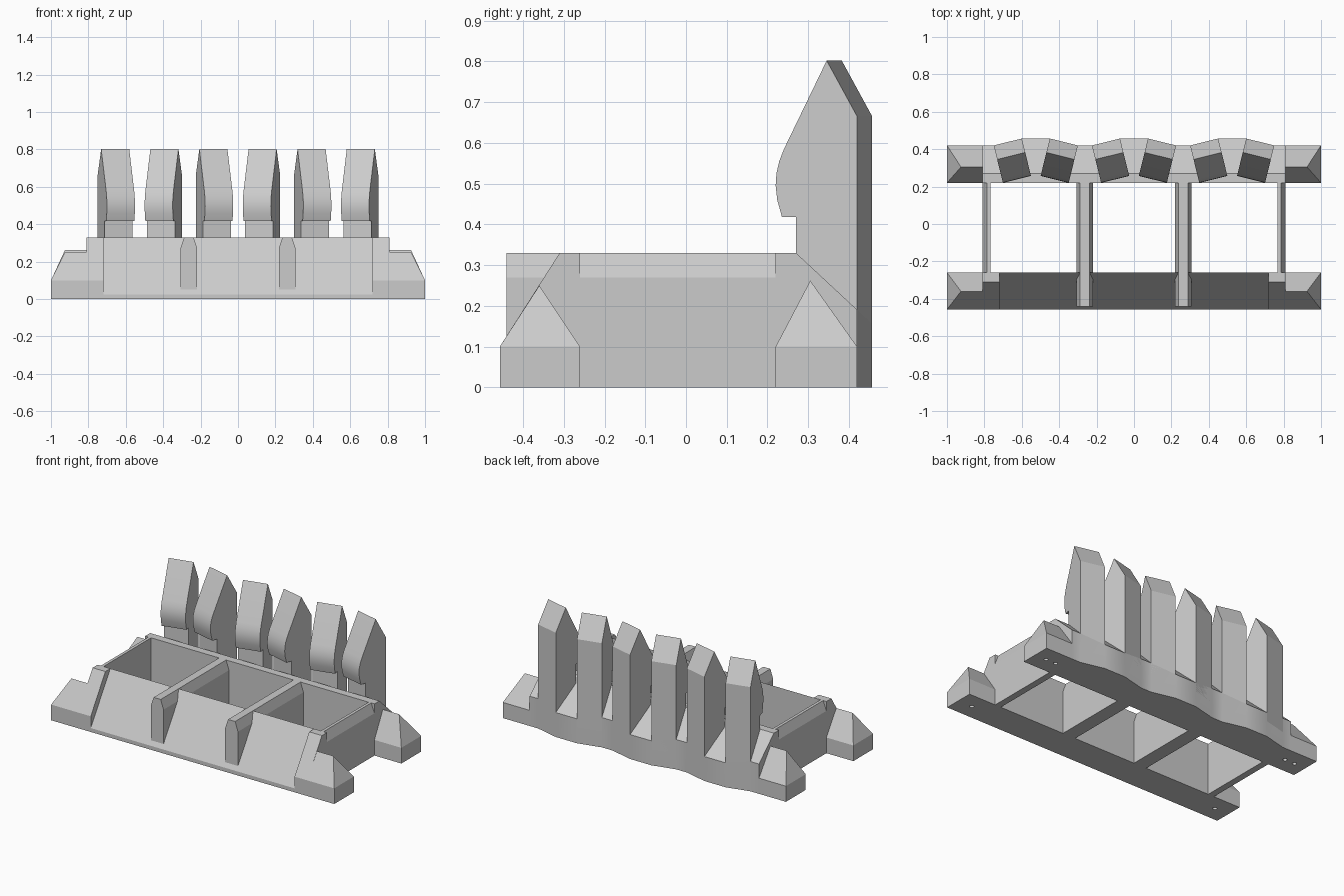
import bpy, bmesh, math
from mathutils import Vector

old = bpy.data.objects.get("Cube")
if old:
    bpy.data.objects.remove(old, do_unlink=True)

grey = bpy.data.materials.new("plain_grey")
grey.use_nodes = True
GREY = (0.6, 0.6, 0.6, 1)
grey.diffuse_color = GREY
grey.node_tree.nodes["Principled BSDF"].inputs["Base Color"].default_value = GREY


def finish(name, bm):
    bmesh.ops.recalc_face_normals(bm, faces=bm.faces)
    mesh = bpy.data.meshes.new(name)
    bm.to_mesh(mesh)
    bm.free()
    mesh.materials.append(grey)
    obj = bpy.data.objects.new(name, mesh)
    bpy.context.collection.objects.link(obj)
    return obj


def loft(name, sections):
    """Skin a row of matching closed outlines and cap both ends."""
    bm = bmesh.new()
    rings = [[bm.verts.new(p) for p in s] for s in sections]
    n = len(rings[0])
    for a, b in zip(rings, rings[1:]):
        for i in range(n):
            j = (i + 1) % n
            bm.faces.new((a[i], a[j], b[j], b[i]))
    bm.faces.new(rings[0])
    bm.faces.new(rings[-1])
    return finish(name, bm)


def along_x(name, profile, x0, x1):
    return loft(name, [[(x, y, z) for y, z in profile] for x in (x0, x1)])


def along_y(name, profile, y0, y1):
    return loft(name, [[(x, y, z) for x, z in profile] for y in (y0, y1)])


def smooth(obj):
    bpy.ops.object.select_all(action="DESELECT")
    obj.select_set(True)
    bpy.context.view_layer.objects.active = obj
    bpy.ops.object.shade_smooth_by_angle(angle=math.radians(25))


FRONT, FRONT_IN, REAR_IN, REAR = -0.457, -0.26, 0.22, 0.42
TOP = 0.33
BULGE = 0.457

# Front rail with a sloped face, and thicker blocks at its ends
along_x("front_rail", [(FRONT, 0), (FRONT, 0.025), (FRONT_IN, TOP), (FRONT_IN, 0)], -0.72, 0.72)
block = [(FRONT, 0), (FRONT, 0.1), (-0.31, TOP), (FRONT_IN, TOP), (FRONT_IN, 0)]

# Rear rail: its back follows a wave of straight facets
half = [(0.075, BULGE), (0.225, REAR), (0.3, REAR), (0.45, BULGE), (0.6, BULGE), (0.75, REAR), (0.81, REAR)]
wave = [(-x, y) for x, y in reversed(half)] + half
smooth(loft("rear_rail", [[(x, REAR_IN, 0), (x, REAR_IN, TOP), (x, 0.27, TOP),
                           (x, y, TOP - (y - 0.27) * 0.93), (x, y, 0)] for x, y in wave]))


def drill(obj, spots):
    """Cut shallow round sockets into the underside."""
    for x, y in spots:
        bpy.ops.mesh.primitive_cylinder_add(vertices=16, radius=0.013, depth=0.1, location=(x, y, 0))
        cutter = bpy.context.object
        cutter.hide_render = True
        cutter.data.materials.append(grey)
        mod = obj.modifiers.new("socket", "BOOLEAN")
        mod.object = cutter
        mod.solver = "EXACT"
        bpy.context.view_layer.objects.active = obj
        bpy.ops.object.modifier_apply(modifier=mod.name)
        bpy.data.objects.remove(cutter, do_unlink=True)


def hipped_foot(name, side, y0, y1, ridge_y, ridge_z):
    bm = bmesh.new()
    for x in (0.81, 1.0):
        for y in (y0, y1):
            for z in (0, 0.1):
                bm.verts.new((side * x, y, z))
    for x in (0.81, 0.925):
        bm.verts.new((side * x, ridge_y, ridge_z))
    bmesh.ops.convex_hull(bm, input=bm.verts)
    bmesh.ops.dissolve_limit(bm, angle_limit=0.01, verts=bm.verts, edges=bm.edges)
    return finish(name, bm)


# Mirrored parts
for side, word in ((1, "left"), (-1, "right")):
    along_x(f"front_block_{word}", block, side * 0.72, side * 0.81)
    foot = hipped_foot(f"front_foot_{word}", side, FRONT, FRONT_IN, -0.36, 0.25)
    drill(foot, [(side * 0.9, -0.36)])
    foot = hipped_foot(f"rear_foot_{word}", side, REAR_IN, REAR, 0.305, 0.262)
    drill(foot, [(side * 0.92, 0.32), (side * 0.85, 0.32)])
    # Thin outer wall, bevelled on the outside
    wall = [(0.768, 0), (0.768, TOP), (0.787, TOP), (0.81, 0.27), (0.81, 0)]
    along_y(f"end_wall_{word}", [(side * x, z) for x, z in wall], FRONT_IN, REAR_IN)
    # Divider that runs through the front rail as a buttress
    rib = [(-0.045, 0), (-0.045, 0.27), (-0.025, TOP), (0.025, TOP), (0.045, 0.27), (0.045, 0)]
    along_y(f"divider_{word}", [(side * 0.263 + x, z) for x, z in rib], -0.44, REAR_IN)

# Upright teeth in angled pairs: (depth from back, height)
tooth = [(0, 0.1), (0, 0.665), (0.077, 0.802), (0.185, 0.585), (0.197, 0.555), (0.204, 0.525),
         (0.206, 0.495), (0.202, 0.46), (0.19, 0.418), (0.155, 0.418), (0.155, 0.1)]
for i, centre in enumerate((-0.525, 0, 0.525)):
    for side, word in ((1, "left"), (-1, "right")):
        inner = Vector((centre + side * 0.075, BULGE, 0))
        outer = Vector((centre + side * 0.225, REAR, 0))
        edge = (outer - inner).normalized()
        forward = Vector((edge.y, -edge.x, 0)) * side
        smooth(loft(f"tooth_{i + 1}_{word}",
                    [[p + forward * d + Vector((0, 0, z)) for d, z in tooth] for p in (inner, outer)]))
